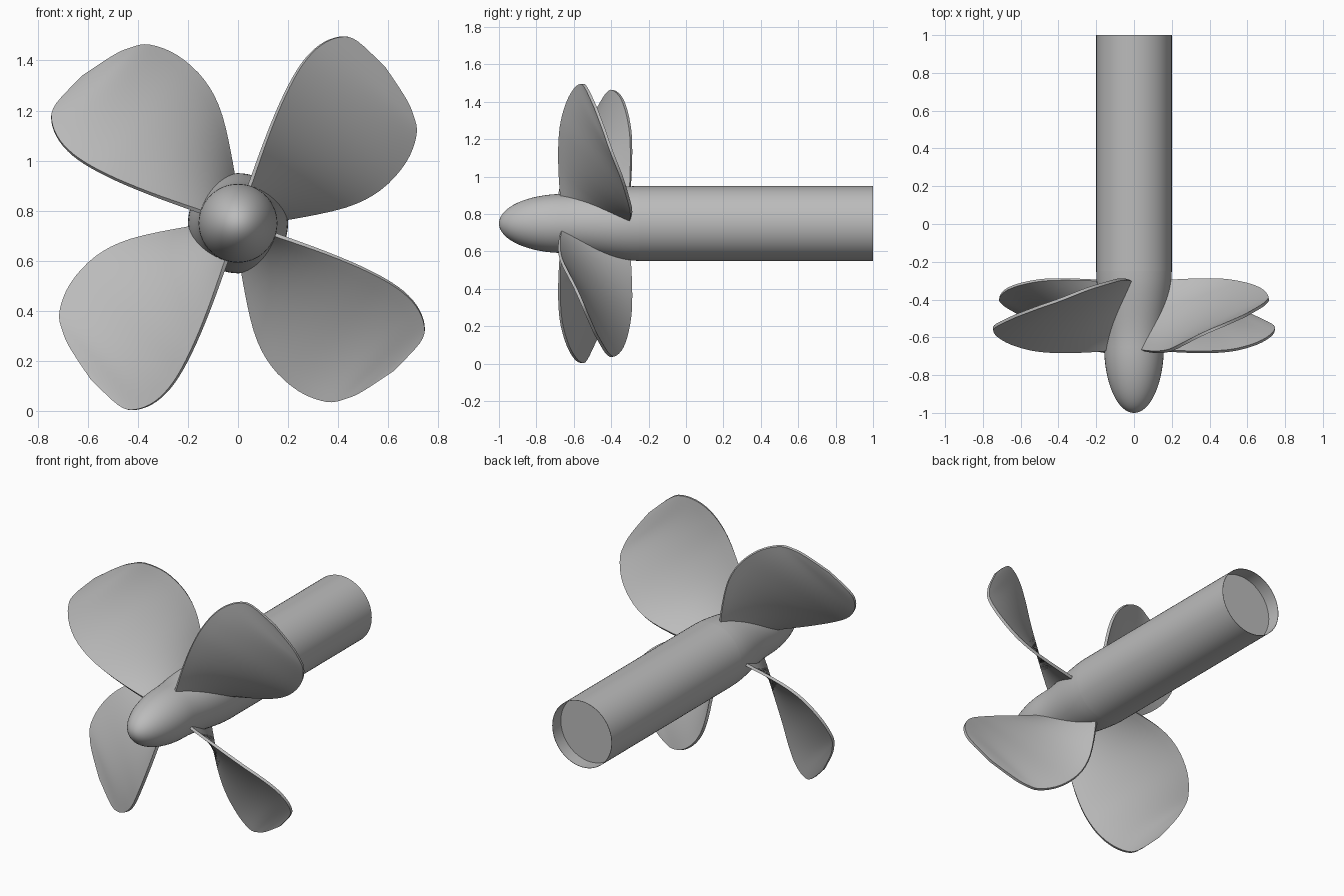
import bpy, bmesh, math
from mathutils import Matrix, Vector

if "Cube" in bpy.data.objects:
    bpy.data.objects.remove(bpy.data.objects["Cube"], do_unlink=True)

AXIS_Z = 0.75
BLADE_Y = -0.485

metal = bpy.data.materials.new("grey metal")
metal.use_nodes = True
grey = (0.5, 0.5, 0.5, 1)
metal.diffuse_color = grey
metal.node_tree.nodes["Principled BSDF"].inputs["Base Color"].default_value = grey


def finish(name, bm, angle):
    bmesh.ops.recalc_face_normals(bm, faces=bm.faces)
    mesh = bpy.data.meshes.new(name)
    bm.to_mesh(mesh)
    bm.free()
    mesh.materials.append(metal)
    obj = bpy.data.objects.new(name, mesh)
    bpy.context.collection.objects.link(obj)
    bpy.ops.object.select_all(action="DESELECT")
    obj.select_set(True)
    bpy.context.view_layer.objects.active = obj
    bpy.ops.object.shade_smooth_by_angle(angle=math.radians(angle))
    return obj


def lathe(name, profile):
    """Spin (y, radius) points about the shaft axis."""
    bm = bmesh.new()
    verts = [bm.verts.new((r, y, AXIS_Z)) for y, r in profile]
    edges = [bm.edges.new(pair) for pair in zip(verts, verts[1:])]
    bmesh.ops.spin(bm, geom=verts + edges, cent=(0, 0, AXIS_Z), axis=(0, 1, 0),
                   angle=math.tau, steps=64, use_merge=True)
    bmesh.ops.remove_doubles(bm, verts=bm.verts, dist=1e-5)
    return finish(name, bm, 35)


def curve(points, t):
    """Smooth interpolation through evenly spaced points, t from 0 to 1."""
    s = t * (len(points) - 1)
    i = min(int(s), len(points) - 2)
    f = s - i
    p = [Vector(points[min(max(i + k, 0), len(points) - 1)]) for k in (-1, 0, 1, 2)]
    return 0.5 * (2 * p[1] + (p[2] - p[0]) * f
                  + (2 * p[0] - 5 * p[1] + 4 * p[2] - p[3]) * f * f
                  + (3 * p[1] - p[0] - 3 * p[2] + p[3]) * f ** 3)


# Rounded nose, flaring gently into the shaft
nose = [(-0.65 - 0.35 * math.cos(a), 0.158 * math.sin(a))
        for a in (math.pi / 2 * i / 16 for i in range(17))]
flare = [(-0.65 + 0.4 * t, 0.158 + 0.042 * t * t * (3 - 2 * t))
         for t in (i / 10 for i in range(1, 11))]
lathe("hub", nose + flare)

# Shaft with a recessed end
lathe("shaft", [(-0.25, 0.2), (1, 0.2), (1, 0.198), (0.92, 0.198), (0.92, 0)])

# Blade edges from root to tip: outward distance, sideways offset, fore-aft offset
leading = [(0.09, -0.05, -0.17), (0.148, -0.078, -0.185), (0.337, -0.167, -0.193),
           (0.498, -0.232, -0.184), (0.631, -0.269, -0.153), (0.735, -0.271, -0.115),
           (0.815, -0.238, -0.078), (0.851, -0.178, -0.05), (0.857, -0.025, 0)]
trailing = [(0.09, 0.07, 0.17), (0.156, 0.127, 0.187), (0.351, 0.255, 0.192),
            (0.498, 0.305, 0.175), (0.645, 0.3, 0.142), (0.755, 0.252, 0.098),
            (0.8, 0.19, 0.07), (0.828, 0.115, 0.045), (0.857, -0.025, 0)]
ROWS, COLS, THICK = 32, 12, 0.016


def make_blade(name, turn):
    bm = bmesh.new()
    spin = Matrix.Rotation(turn, 4, "Y")
    rows = []
    for i in range(ROWS + 1):
        a, b = curve(leading, i / ROWS), curve(trailing, i / ROWS)
        row = []
        for j in range(COLS + 1):
            u, v, y = a.lerp(b, j / COLS)
            p = spin @ Vector(((u + v) / math.sqrt(2), y, (u - v) / math.sqrt(2)))
            row.append(bm.verts.new(p + Vector((0, BLADE_Y, AXIS_Z))))
        rows.append(row)
    for r0, r1 in zip(rows, rows[1:]):
        for j in range(COLS):
            bm.faces.new((r0[j], r0[j + 1], r1[j + 1], r1[j]))
    bmesh.ops.remove_doubles(bm, verts=bm.verts, dist=1e-5)
    obj = finish(name, bm, 40)
    solid = obj.modifiers.new("thickness", "SOLIDIFY")
    solid.thickness = THICK
    solid.offset = 0
    # Keep the rim crisp after thickening
    bpy.ops.object.modifier_apply(modifier=solid.name)
    bpy.ops.object.shade_smooth_by_angle(angle=math.radians(40))


for k, side in enumerate(("upper_left", "lower_left", "lower_right", "upper_right")):
    make_blade(side + "_blade", k * math.pi / 2)
